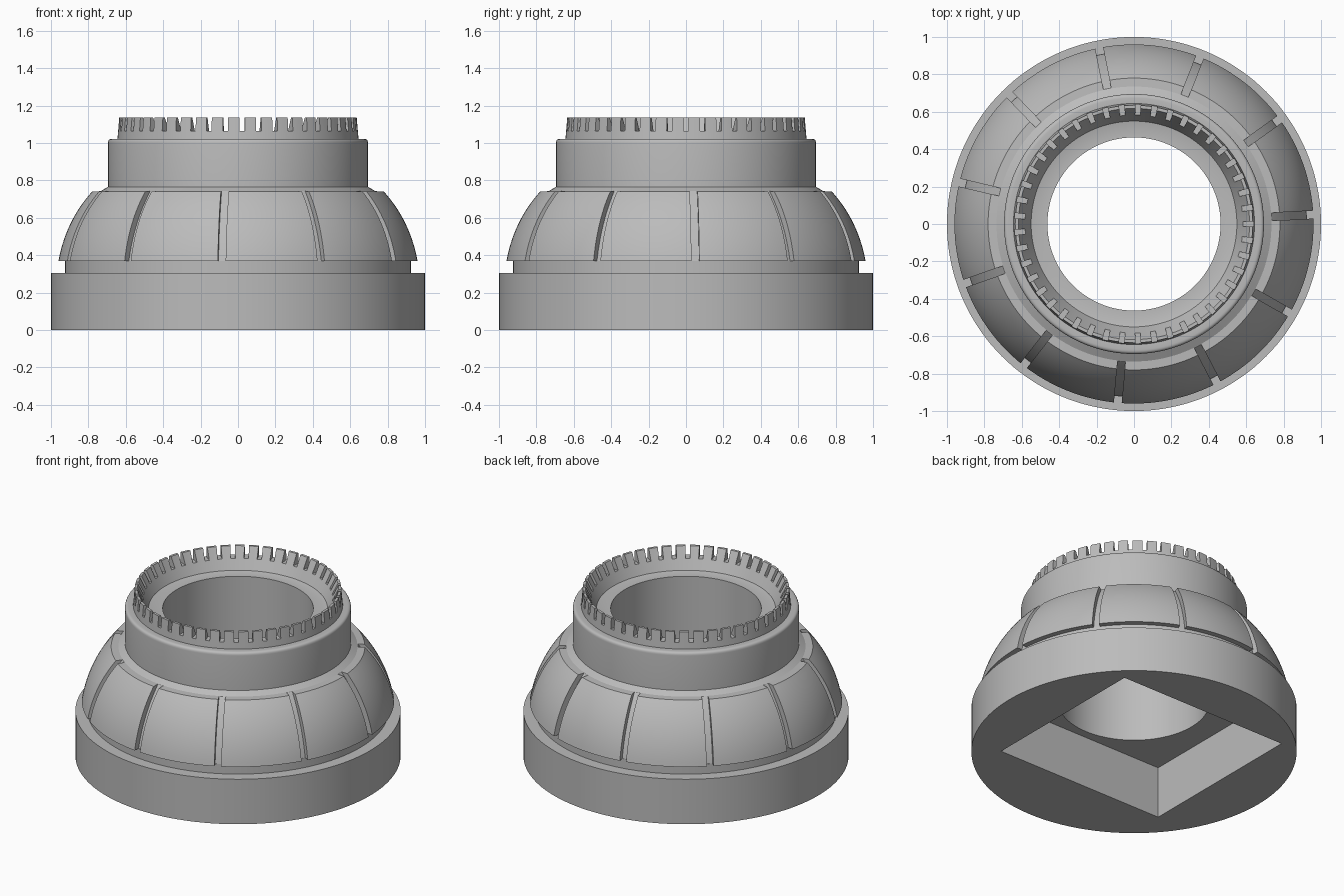
import bpy, bmesh, math
from mathutils import Matrix, Vector

if "Cube" in bpy.data.objects:
    bpy.data.objects.remove(bpy.data.objects["Cube"], do_unlink=True)

grey = bpy.data.materials.new("plain_grey")
grey.use_nodes = True
grey.diffuse_color = (0.5, 0.5, 0.5, 1)
bsdf = next(n for n in grey.node_tree.nodes if n.type == "BSDF_PRINCIPLED")
bsdf.inputs["Base Color"].default_value = grey.diffuse_color
bsdf.inputs["Roughness"].default_value = 0.6

SIDES = 144
BORE = 0.463


def finish(name, bm, helper=False):
    bmesh.ops.recalc_face_normals(bm, faces=bm.faces)
    mesh = bpy.data.meshes.new(name)
    bm.to_mesh(mesh)
    bm.free()
    mesh.materials.append(grey)
    ob = bpy.data.objects.new(name, mesh)
    bpy.context.collection.objects.link(ob)
    ob.hide_render = helper
    return ob


def lathe(name, profile):
    """Revolve a closed (radius, height) profile around z."""
    bm = bmesh.new()
    rings = []
    for i in range(SIDES):
        a = math.tau * i / SIDES
        rings.append([bm.verts.new((r * math.cos(a), r * math.sin(a), z)) for r, z in profile])
    n = len(profile)
    for i in range(SIDES):
        p, q = rings[i], rings[(i + 1) % SIDES]
        for j in range(n):
            k = (j + 1) % n
            bm.faces.new((p[j], q[j], q[k], p[k]))
    return finish(name, bm)


def radial_cutter(name, outline, width, count, start=0.0):
    """Copies of a radial (radius, height) outline, given a width, set in a circle."""
    bm = bmesh.new()
    for i in range(count):
        turn = Matrix.Rotation(math.radians(start) + math.tau * i / count, 3, "Z")
        left, right = ([bm.verts.new(turn @ Vector((r, s * width / 2, z))) for r, z in outline]
                       for s in (-1, 1))
        bm.faces.new(left)
        bm.faces.new(right[::-1])
        n = len(outline)
        for j in range(n):
            k = (j + 1) % n
            bm.faces.new((left[j], right[j], right[k], left[k]))
    return finish(name, bm, helper=True)


def cut(ob, cutter):
    mod = ob.modifiers.new("cut", "BOOLEAN")
    mod.operation = "DIFFERENCE"
    mod.solver = "EXACT"
    mod.object = cutter
    bpy.context.view_layer.objects.active = ob
    bpy.ops.object.modifier_apply(modifier=mod.name)
    bpy.data.objects.remove(cutter, do_unlink=True)


def curve(a, b, c, steps):
    """Points on a quadratic curve from a to c, pulled toward b."""
    pts = []
    for i in range(steps + 1):
        t = i / steps
        pts.append(tuple((1 - t) ** 2 * a[d] + 2 * t * (1 - t) * b[d] + t * t * c[d] for d in (0, 1)))
    return pts


# Base disc with a stepped neck and a rectangular pocket underneath
base = lathe("base", [(BORE, 0), (1, 0), (1, 0.305), (0.925, 0.305), (0.925, 0.37), (BORE, 0.37)])
bm = bmesh.new()
bmesh.ops.create_cube(bm, size=1)
bmesh.ops.scale(bm, vec=(1.26, 1.18, 0.45), verts=bm.verts)
bmesh.ops.translate(bm, vec=(0, 0.07, 0.125), verts=bm.verts)
cut(base, finish("pocket_cutter", bm, helper=True))

# Domed shoulder, split into panels by radial grooves
dome = lathe("dome", [(BORE, 0.37)]
             + curve((0.96, 0.37), (0.92, 0.585), (0.78, 0.74), 14)
             + [(0.735, 0.742), (0.695, 0.765), (BORE, 0.765)])
groove = curve((0.927, 0.35), (0.885, 0.57), (0.73, 0.75), 14) + [(0.9, 0.85), (1.05, 0.85), (1.05, 0.35)]
cut(dome, radial_cutter("groove_cutter", groove, 0.042, 11, start=3))

# Upper collar with a rounded top edge
collar = lathe("collar", [(BORE, 0.765), (0.695, 0.765)]
               + curve((0.695, 1.0), (0.695, 1.022), (0.673, 1.022), 5)
               + [(0.6, 1.022), (0.55, 1.0), (BORE, 1.0)])

# Crown of small teeth with a flared inner wall
crown = lathe("toothed_crown", [(0.55, 1.0), (0.645, 1.015), (0.635, 1.135), (0.618, 1.135)])
slit = [(0.5, 1.065), (0.7, 1.065), (0.7, 1.2), (0.5, 1.2)]
cut(crown, radial_cutter("slit_cutter", slit, 0.028, 45))

# Smooth round walls, keep crisp edges
bpy.ops.object.select_all(action="DESELECT")
for ob in (base, dome, collar, crown):
    ob.select_set(True)
    bpy.context.view_layer.objects.active = ob
bpy.ops.object.shade_smooth_by_angle(angle=math.radians(25))
